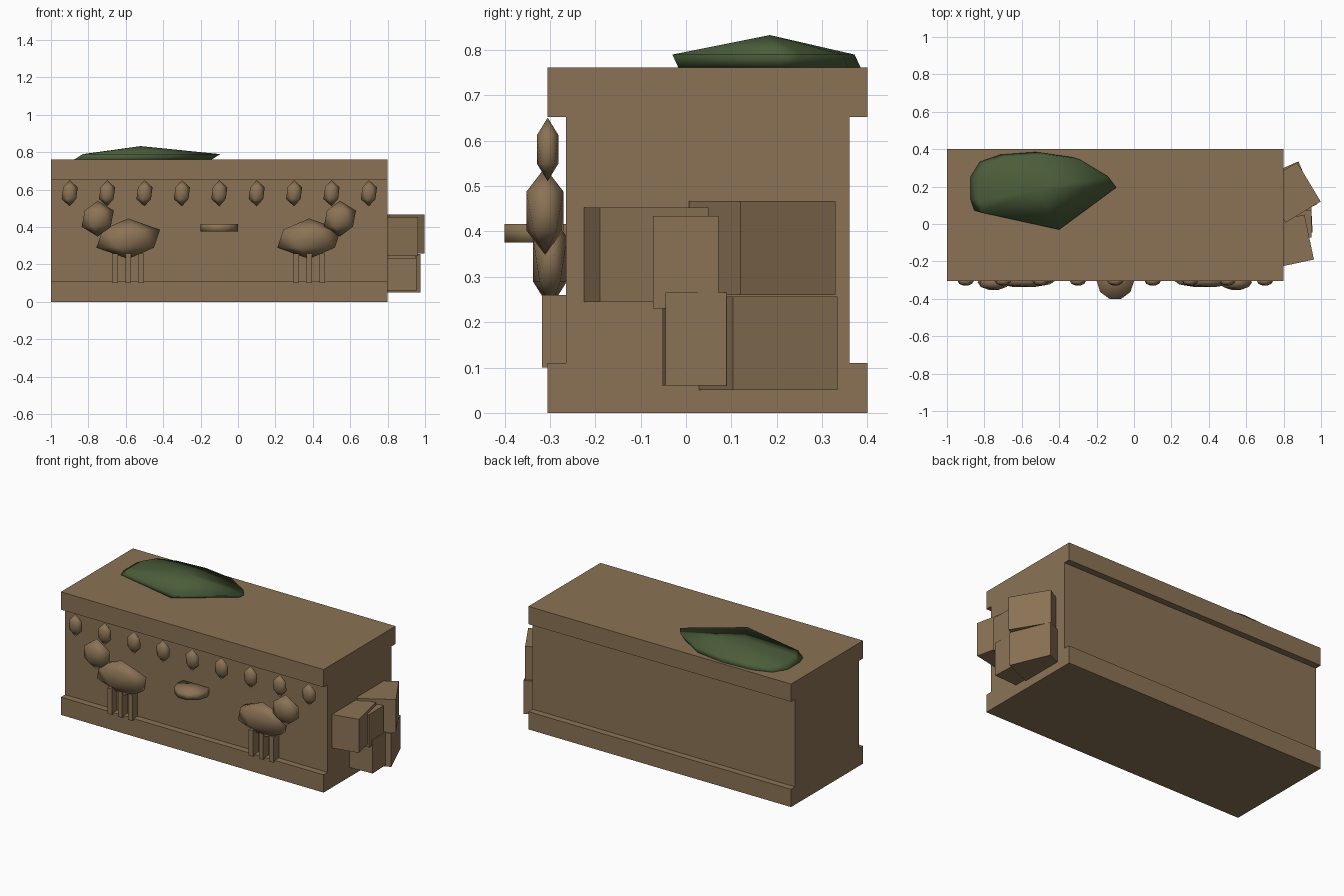
import bpy, bmesh
from math import radians, cos, sin
from mathutils import Matrix, Vector

if "Cube" in bpy.data.objects:
    bpy.data.objects.remove(bpy.data.objects["Cube"], do_unlink=True)


def material(name, rgb):
    mat = bpy.data.materials.new(name)
    mat.use_nodes = True
    mat.diffuse_color = (*rgb, 1)
    mat.node_tree.nodes["Principled BSDF"].inputs["Base Color"].default_value = (*rgb, 1)
    return mat


stone = material("weathered brown", (0.258, 0.171, 0.091))
moss = material("moss green", (0.069, 0.109, 0.042))


def finish(bm, name, mat=stone, smooth=False):
    bmesh.ops.recalc_face_normals(bm, faces=bm.faces)
    for f in bm.faces:
        f.smooth = smooth
    mesh = bpy.data.meshes.new(name)
    bm.to_mesh(mesh)
    bm.free()
    mesh.materials.append(mat)
    obj = bpy.data.objects.new(name, mesh)
    bpy.context.collection.objects.link(obj)
    return obj


def box(name, centre, size, turn=0):
    bm = bmesh.new()
    m = (Matrix.Translation(centre) @ Matrix.Rotation(radians(turn), 4, 'Z')
         @ Matrix.Diagonal((*size, 1)))
    bmesh.ops.create_cube(bm, size=1, matrix=m)
    return finish(bm, name)


def blob(name, centre, radii):
    bm = bmesh.new()
    m = Matrix.Translation(centre) @ Matrix.Diagonal((*radii, 1))
    bmesh.ops.create_icosphere(bm, subdivisions=1, radius=1, matrix=m)
    return finish(bm, name, smooth=True)


# Chest: stepped side profile swept along x
profile = [(-0.305, 0), (0.4, 0), (0.4, 0.11), (0.36, 0.11), (0.36, 0.652), (0.4, 0.652),
           (0.4, 0.762), (-0.305, 0.762), (-0.305, 0.652), (-0.265, 0.652),
           (-0.265, 0.11), (-0.305, 0.11)]
bm = bmesh.new()
face = bm.faces.new([bm.verts.new((-1, y, z)) for y, z in profile])
swept = bmesh.ops.extrude_face_region(bm, geom=[face], use_keep_orig=True)
bmesh.ops.translate(bm, vec=(1.8, 0, 0),
                    verts=[v for v in swept["geom"] if isinstance(v, bmesh.types.BMVert)])
finish(bm, "chest")

# Row of beads under the lid
for i in range(9):
    blob(f"bead_{i + 1}", (-0.9 + 0.2 * i, -0.305, 0.581), (0.048, 0.028, 0.07))

# Pair of carved animals, heads facing outward
for side, x, head in (("right", -0.587, -0.163), ("left", 0.38, 0.165)):
    blob(f"{side}_animal_body", (x, -0.3, 0.338), (0.19, 0.044, 0.108))
    blob(f"{side}_animal_head", (x + head, -0.311, 0.445), (0.096, 0.048, 0.096))
    for k in (-1, 0, 1):
        box(f"{side}_animal_leg_{k + 2}", (x + 0.07 * k, -0.287, 0.18), (0.03, 0.06, 0.16))

# Round pull on the front
bm = bmesh.new()
bmesh.ops.create_cone(bm, cap_ends=True, segments=10, radius1=0.1, radius2=0.1, depth=0.04,
                      matrix=Matrix.Translation((-0.1, -0.305, 0.396))
                      @ Matrix.Rotation(radians(18), 4, 'Z'))
finish(bm, "front_pull", smooth=True)

# Stacked blocks on the end: outer front corner, turn, width, bottom, top
blocks = [("front_upper_block", 0.962, -0.19, 12, 0.245, 0.245, 0.453),
          ("back_upper_block", 0.998, 0.12, 31, 0.245, 0.26, 0.467),
          ("back_lower_block", 0.977, 0.104, 23, 0.25, 0.05, 0.257),
          ("middle_lower_block", 0.955, -0.045, 3, 0.135, 0.06, 0.266),
          ("middle_upper_block", 0.948, -0.073, 0, 0.145, 0.23, 0.434)]
DEPTH = 0.22
for name, x, y, turn, width, low, high in blocks:
    a = radians(turn)
    inward = Vector((-cos(a), -sin(a), 0)) * DEPTH / 2
    along = Vector((-sin(a), cos(a), 0)) * width / 2
    centre = Vector((x, y, (low + high) / 2)) + inward + along
    box(name, centre, (DEPTH, width, high - low), turn)

# Moss mound on the lid: leaning rim with a low peak
rim = [(-0.4, -0.03), (-0.095, 0.195), (-0.14, 0.255), (-0.29, 0.345), (-0.48, 0.372),
       (-0.67, 0.358), (-0.78, 0.32), (-0.83, 0.24), (-0.83, 0.12), (-0.81, 0.06)]
bm = bmesh.new()
peak = bm.verts.new((-0.52, 0.185, 0.833))
upper = [bm.verts.new((x, y, 0.79)) for x, y in rim]
lower = [bm.verts.new((x - 0.055, y + 0.016, 0.755)) for x, y in rim]
for i in range(len(rim)):
    j = (i + 1) % len(rim)
    bm.faces.new((upper[i], upper[j], peak))
    bm.faces.new((lower[i], lower[j], upper[j], upper[i]))
bm.faces.new(lower)
finish(bm, "moss_mound", moss, smooth=True)
